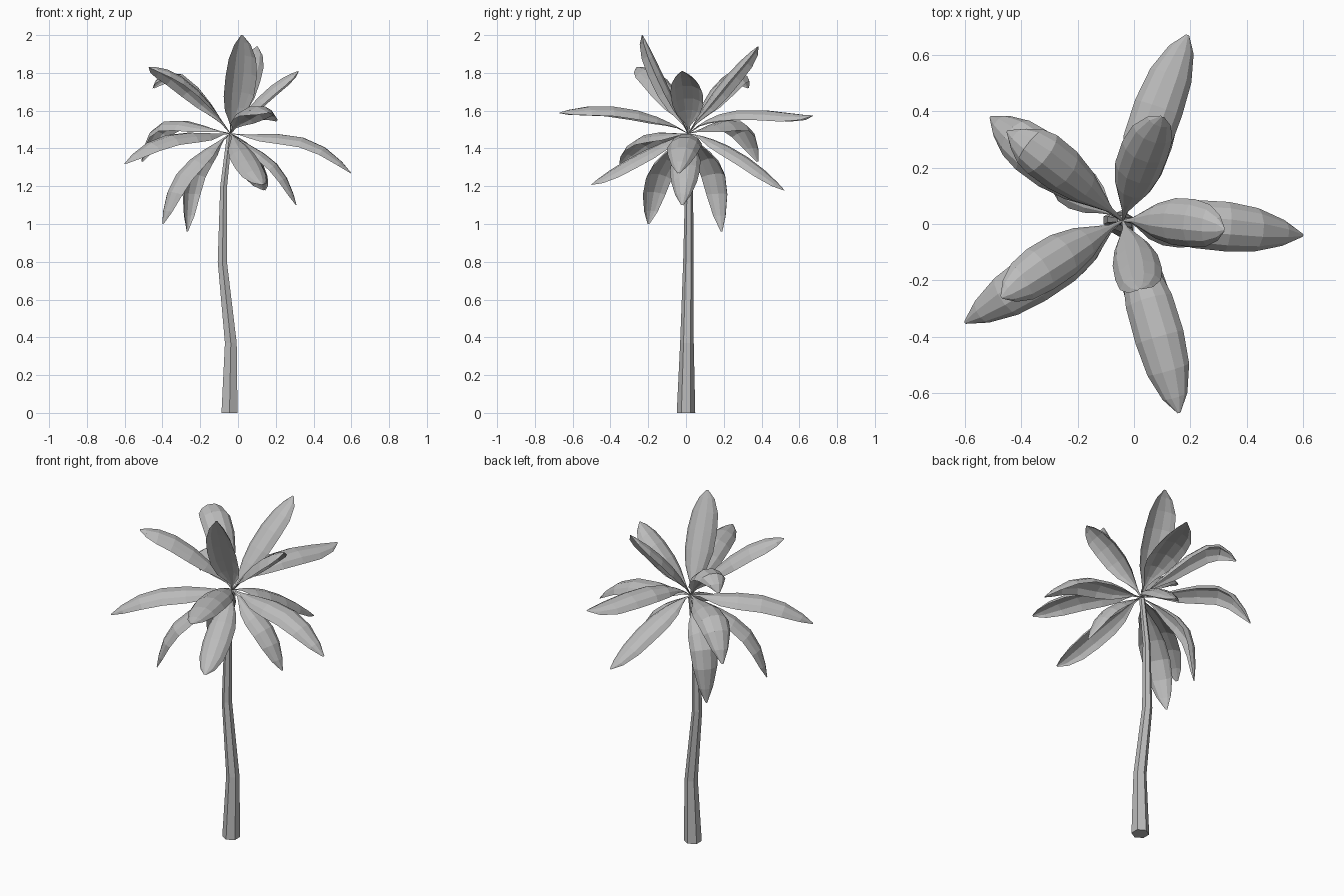
import bpy, bmesh, math
from mathutils import Vector

if "Cube" in bpy.data.objects:
    bpy.data.objects.remove(bpy.data.objects["Cube"])

grey = bpy.data.materials.new("plain grey")
grey.use_nodes = True
color = (0.5, 0.5, 0.5, 1)
grey.diffuse_color = color
grey.node_tree.nodes["Principled BSDF"].inputs["Base Color"].default_value = color


def loft(name, rings, closed):
    """Skin a list of point rings with flat faces."""
    bm = bmesh.new()
    rows = [[bm.verts.new(p) for p in ring] for ring in rings]
    n = len(rows[0])
    for a, b in zip(rows, rows[1:]):
        for i in range(n if closed else n - 1):
            j = (i + 1) % n
            bm.faces.new((a[i], a[j], b[j], b[i]))
    if closed:
        bm.faces.new(rows[0][::-1])
        bm.faces.new(rows[-1])
        bmesh.ops.recalc_face_normals(bm, faces=bm.faces[:])
    mesh = bpy.data.meshes.new(name)
    bm.to_mesh(mesh)
    bm.free()
    mesh.materials.append(grey)
    obj = bpy.data.objects.new(name, mesh)
    bpy.context.collection.objects.link(obj)


# Trunk: bent hexagonal column, as centre x, centre y, height, radius
trunk = [(-.045, 0, 0, .049), (-.038, .005, .37, .036), (-.083, .013, .8, .028),
         (-.076, .016, 1.2, .021), (-.045, .015, 1.47, .016)]
angles = [math.radians(30 + 60 * i) for i in range(6)]
loft("trunk", [[(x + r * math.cos(a), y + r * math.sin(a), z) for a in angles]
               for x, y, z, r in trunk], True)

# Frond outline: position along the midrib and half width
OUTLINE = [(0, .004), (.08, .01), (.15, .032), (.25, .064), (.4, .085),
           (.6, .088), (.78, .077), (.92, .046), (1, .006)]
# Arched cross section: sideways and downward share of the half width
SECTION = [(-1, -.6), (-.75, -.24), (-.3, 0), (.3, 0), (.75, -.24), (1, -.6)]
HUB = Vector((-.04, .012, 1.48))


def frond(name, mid, tip, bend, width):
    mid, tip = Vector(mid), Vector(tip)
    ctrl = 2 * mid - (HUB + tip) / 2
    out = Vector((tip.x - HUB.x, tip.y - HUB.y, 0)).normalized()
    side = out.cross(Vector((0, 0, 1)))

    def rib(t):
        p = HUB * (1 - t) ** 2 + ctrl * 2 * t * (1 - t) + tip * t * t
        p.z += bend * t * (1 - t) * (2 * t - 1)
        return p

    rings = []
    for t, half in OUTLINE:
        p = rib(t)
        along = (rib(t + .02) - rib(t - .02)).normalized()
        up = side.cross(along)
        h = half * width
        rings.append([p + side * (u * h) + up * (d * h) for u, d in SECTION])
    loft(name, rings, False)


# Three tiers of five fronds: midrib midpoint, tip, and late bend
TIERS = {
    "upper": (.97, [((0, -.11, 1.75), (.02, -.23, 2), 0),
                    ((.01, .19, 1.745), (.1, .38, 1.94), 0),
                    ((.14, .01, 1.7), (.32, -.02, 1.81), 0),
                    ((-.27, -.12, 1.75), (-.47, -.26, 1.83), 0),
                    ((-.27, .205, 1.765), (-.45, .33, 1.72), .2)]),
    "middle": (1, [((.28, -.005, 1.47), (.6, -.04, 1.27), .25),
                   ((.065, .35, 1.605), (.19, .67, 1.575), -.2),
                   ((.07, -.33, 1.615), (.16, -.67, 1.59), 0),
                   ((-.31, -.165, 1.48), (-.6, -.35, 1.32), .2),
                   ((-.33, .235, 1.55), (-.51, .38, 1.33), .3)]),
    "lower": (.9, [((.17, -.005, 1.35), (.31, -.02, 1.1), .2),
                   ((.05, .27, 1.385), (.14, .52, 1.18), 0),
                   ((.05, -.26, 1.365), (.13, -.5, 1.21), 0),
                   ((-.28, -.145, 1.305), (-.4, -.2, 1), .2),
                   ((-.235, .155, 1.31), (-.27, .19, .96), .25)]),
}
for tier, (width, fronds) in TIERS.items():
    for i, (mid, tip, bend) in enumerate(fronds, 1):
        frond(f"{tier}_frond_{i}", mid, tip, bend, width)
